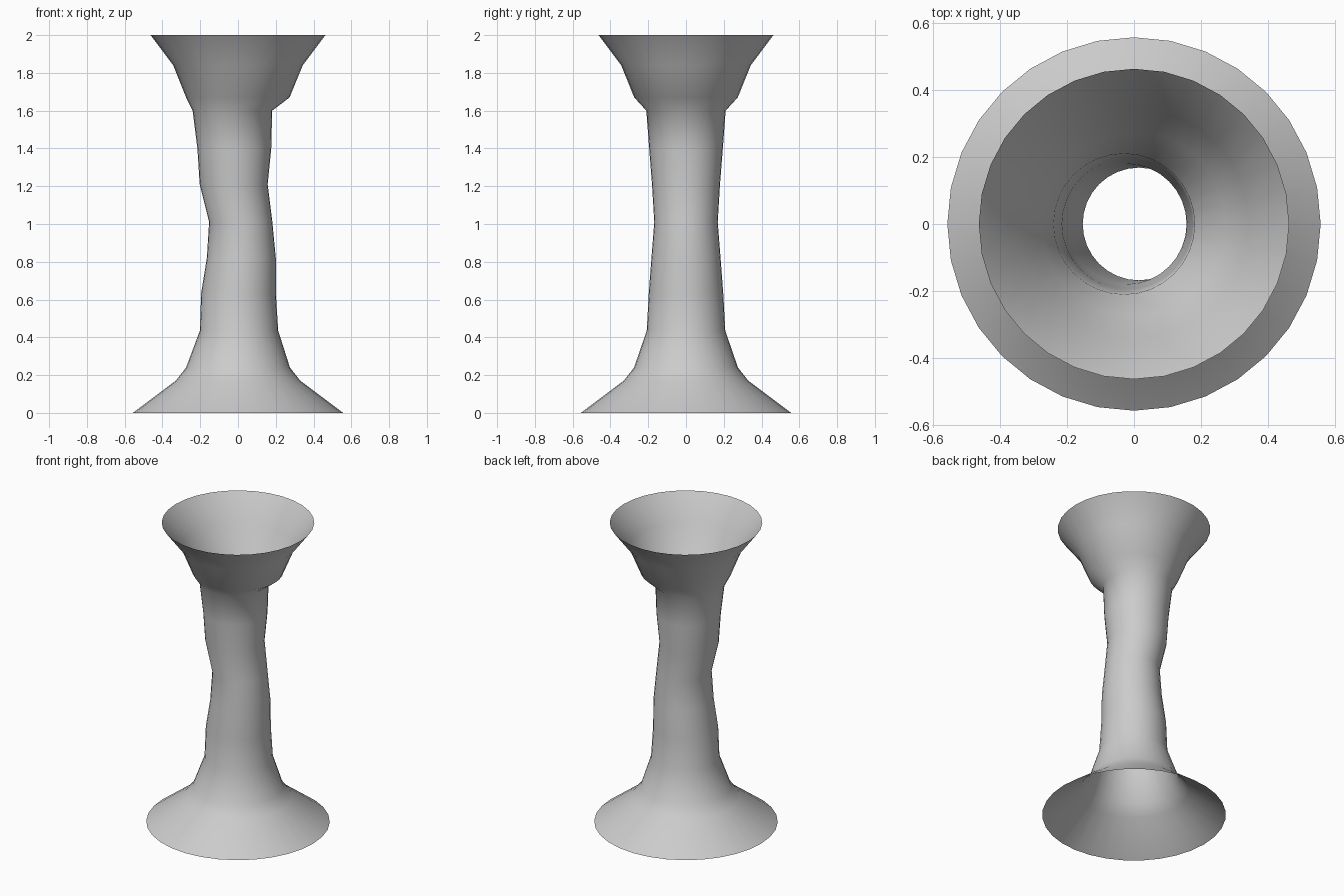
import bpy, bmesh
from math import sin, cos, tau

if "Cube" in bpy.data.objects:
    bpy.data.objects.remove(bpy.data.objects["Cube"])

SIDES = 32

# Rings from bottom to top: height, left x, right x, half depth in y
RINGS = [
    (0.00, -0.557, 0.557, 0.557),
    (0.17, -0.330, 0.330, 0.330),
    (0.24, -0.275, 0.275, 0.275),
    (0.435, -0.202, 0.213, 0.208),
    (0.635, -0.195, 0.200, 0.197),
    (0.82, -0.165, 0.200, 0.183),
    (1.01, -0.153, 0.182, 0.168),
    (1.21, -0.203, 0.157, 0.180),
    (1.40, -0.215, 0.176, 0.195),
    (1.60, -0.240, 0.181, 0.210),
    (1.67, -0.275, 0.273, 0.274),
    (1.84, -0.343, 0.343, 0.343),
    (2.00, -0.463, 0.463, 0.463),
]

# Open flared tube, lofted through the rings
bm = bmesh.new()
loops = []
for z, left, right, depth in RINGS:
    mid, half = (left + right) / 2, (right - left) / 2
    loops.append([bm.verts.new((mid + half * cos(tau * i / SIDES),
                                depth * sin(tau * i / SIDES), z))
                  for i in range(SIDES)])
for low, high in zip(loops, loops[1:]):
    for i in range(SIDES):
        j = (i + 1) % SIDES
        bm.faces.new((low[i], low[j], high[j], high[i])).smooth = True

mesh = bpy.data.meshes.new("flared_column")
bm.to_mesh(mesh)
bm.free()
column = bpy.data.objects.new("flared_column", mesh)
bpy.context.collection.objects.link(column)
